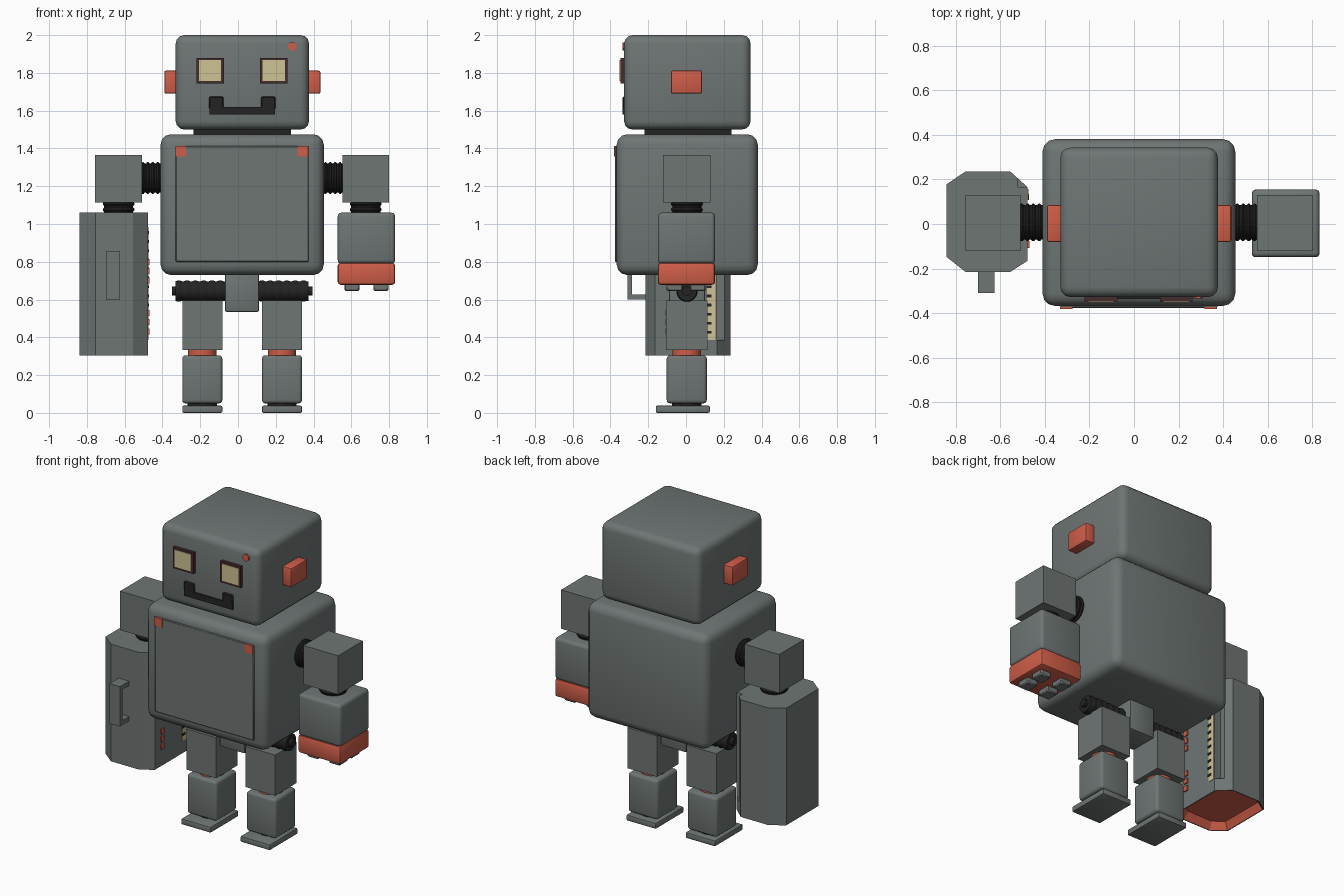
import bpy, bmesh, math
from mathutils import Matrix, Vector

old = bpy.data.objects.get("Cube")
if old:
    bpy.data.objects.remove(old, do_unlink=True)


def material(name, rgb):
    m = bpy.data.materials.new(name)
    m.use_nodes = True
    col = (*rgb, 1)
    m.diffuse_color = col
    m.node_tree.nodes["Principled BSDF"].inputs["Base Color"].default_value = col
    return m


GREY = material("steel grey", (0.155, 0.18, 0.175))
RED = material("signal red", (0.62, 0.11, 0.065))
BLACK = material("rubber black", (0.017, 0.017, 0.018))
CREAM = material("lamp cream", (0.62, 0.54, 0.29))
MAROON = material("dark maroon", (0.06, 0.025, 0.025))


def finish(bm, name, mats, smooth=False):
    bmesh.ops.recalc_face_normals(bm, faces=bm.faces)
    mesh = bpy.data.meshes.new(name)
    bm.to_mesh(mesh)
    bm.free()
    for m in mats:
        mesh.materials.append(m)
    ob = bpy.data.objects.new(name, mesh)
    bpy.context.collection.objects.link(ob)
    if smooth:
        bpy.ops.object.select_all(action='DESELECT')
        ob.select_set(True)
        bpy.context.view_layer.objects.active = ob
        bpy.ops.object.shade_smooth_by_angle(angle=math.radians(40))
    return ob


def box(name, x, y, z, mat, bevel=0, segments=3):
    """Box from its (low, high) ranges, with optionally rounded edges."""
    bm = bmesh.new()
    size = Vector([r[1] - r[0] for r in (x, y, z)])
    mid = Vector([(r[0] + r[1]) / 2 for r in (x, y, z)])
    bmesh.ops.create_cube(bm, size=1, matrix=Matrix.Translation(mid) @ Matrix.Diagonal((*size, 1)))
    if bevel:
        bmesh.ops.bevel(bm, geom=bm.edges[:], offset=bevel, segments=segments,
                        profile=0.5, affect='EDGES')
    return finish(bm, name, [mat], bevel > 0)


def cylinder(name, centre, radius, length, axis, mat, sides=20, ribs=0):
    """Cylinder along an axis; ribs add shallow rings along its length."""
    bm = bmesh.new()
    count = max(ribs * 4, 1)
    rings = []
    for i in range(count + 1):
        r = radius * (0.92 if ribs and i % 4 in (0, 3) else 1)
        h = length * (i / count - 0.5)
        rings.append([bm.verts.new((r * math.cos(a), r * math.sin(a), h))
                      for a in (math.tau * (k + 0.5) / sides for k in range(sides))])
    for a, b in zip(rings, rings[1:]):
        for k in range(sides):
            n = (k + 1) % sides
            bm.faces.new((a[k], a[n], b[n], b[k]))
    bm.faces.new(rings[0])
    bm.faces.new(rings[-1])
    turn = Vector((0, 0, 1)).rotation_difference(Vector(axis)).to_matrix().to_4x4()
    bm.transform(Matrix.Translation(centre) @ turn)
    return finish(bm, name, [mat], True)


def prism(outline, low, high):
    bm = bmesh.new()
    base = bm.faces.new([bm.verts.new((px, py, low)) for px, py in outline])
    top = bmesh.ops.extrude_face_region(bm, geom=[base])["geom"]
    bmesh.ops.translate(bm, vec=(0, 0, high - low),
                        verts=[v for v in top if isinstance(v, bmesh.types.BMVert)])
    bmesh.ops.recalc_face_normals(bm, faces=bm.faces)
    return bm


CX = 0.022   # the body's middle
X, Y, Z = (1, 0, 0), (0, 1, 0), (0, 0, 1)

# Head and torso
box("head", (-0.33, 0.376), (-0.328, 0.342), (1.5, 2.0), GREY, 0.045)
box("neck", (-0.235, 0.28), (-0.22, 0.24), (1.46, 1.51), BLACK)
box("torso", (-0.41, 0.454), (-0.367, 0.38), (0.73, 1.475), GREY, 0.055)
box("chest_door", (-0.33, 0.374), (-0.376, -0.36), (0.8, 1.412), GREY, 0.004, 1)
for name, x in (("right", -0.303), ("left", 0.343)):
    box(name + "_door_marker", (x - 0.028, x + 0.028), (-0.382, -0.37), (1.358, 1.412), RED)

# Face
for name, x in (("right", -0.148), ("left", 0.19)):
    box(name + "_eye_frame", (x - 0.073, x + 0.073), (-0.348, -0.32), (1.744, 1.88), MAROON)
    box(name + "_eye_lamp", (x - 0.059, x + 0.059), (-0.351, -0.34), (1.757, 1.867), CREAM)
for name, x in (("right", -0.115), ("left", 0.16)):
    box(name + "_mouth_corner", (x - 0.038, x + 0.038), (-0.336, -0.32), (1.605, 1.675), BLACK, 0.006, 1)
box("mouth_bar", (-0.15, 0.196), (-0.336, -0.32), (1.58, 1.62), BLACK)
cylinder("forehead_light", (0.288, -0.328, 1.94), 0.024, 0.014, Y, RED, 8)
for name, x in (("right", (-0.39, -0.32)), ("left", (0.366, 0.436))):
    box(name + "_ear", x, (-0.08, 0.085), (1.69, 1.812), RED, 0.008, 2)

# Upper arms
for name, s in (("right", -1), ("left", 1)):
    mid = CX + s * 0.654
    cylinder(name + "_shoulder_joint", (CX + s * 0.47, 0.007, 1.243), 0.085, 0.13, X, BLACK, ribs=5)
    box(name + "_upper_arm", (mid - 0.124, mid + 0.124), (-0.122, 0.13), (1.115, 1.365), GREY)
    cylinder(name + "_elbow_joint", (mid, 0.005, 1.08), 0.085, 0.09, Z, BLACK, ribs=3)

# Left forearm and hand
box("left_forearm", (0.528, 0.832), (-0.149, 0.154), (0.79, 1.06), GREY, 0.02)
box("left_hand", (0.528, 0.832), (-0.149, 0.154), (0.678, 0.795), RED, 0.016, 2)
for i, x in enumerate((0.603, 0.757)):
    for j, y in enumerate((-0.06, 0.062)):
        box(f"finger_{i}_{j}", (x - 0.039, x + 0.039), (y - 0.042, y + 0.042),
            (0.645, 0.69), GREY, 0.006, 1)

# Hips
cylinder("hip_axle", (CX, 0.005, 0.645), 0.057, 0.705, X, BLACK, ribs=16)
cylinder("hip_axle_tips", (CX, 0.005, 0.645), 0.025, 0.745, X, BLACK, 12)
box("pelvis", (-0.07, 0.112), (-0.09, 0.1), (0.535, 0.75), GREY, 0.01, 2)

# Legs
for name, s in (("right", -1), ("left", 1)):
    mid = CX + s * 0.211
    side = (mid - 0.106, mid + 0.106)
    box(name + "_thigh", side, (-0.105, 0.113), (0.333, 0.595), GREY)
    cylinder(name + "_knee", (mid, 0.004, 0.32), 0.076, 0.05, Z, RED)
    box(name + "_shin", side, (-0.102, 0.11), (0.05, 0.305), GREY, 0.018)
    cylinder(name + "_ankle", (mid, 0.004, 0.045), 0.078, 0.03, Z, BLACK)
    box(name + "_foot", side, (-0.16, 0.126), (0, 0.038), GREY, 0.008, 2)

# Right arm cannon: eight-sided, with a tapered red muzzle underneath
outline = [(-0.84, -0.148), (-0.755, -0.215), (-0.555, -0.215), (-0.477, -0.165),
           (-0.477, 0.165), (-0.555, 0.236), (-0.755, 0.236), (-0.84, 0.178)]
bm = prism(outline, 0.305, 0.385)
muzzle = min(bm.faces, key=lambda f: f.calc_center_median().z)
bmesh.ops.inset_region(bm, faces=[muzzle], thickness=0.006)
walls = bmesh.ops.inset_region(bm, faces=[muzzle], thickness=0.03)["faces"]
bmesh.ops.translate(bm, vec=(0, 0, 0.045), verts=muzzle.verts)
for f in walls + [muzzle]:
    f.material_index = 1
finish(bm, "cannon_muzzle", [GREY, RED])

# Cannon body, with a slot along one corner
slot = [(-0.52, 0.165), (-0.52, 0.204)]
finish(prism(outline[:5] + slot + outline[5:], 0.385, 1.06), "cannon_body", [GREY])

# Cannon gauge, buttons and handle
box("gauge", (-0.48, -0.474), (0.11, 0.157), (0.385, 0.985), CREAM)
for i in range(12):
    z = 0.42 + i * 0.048
    box(f"gauge_tick_{i}", (-0.476, -0.47), (0.108, 0.135), (z, z + 0.014), BLACK)
for group in (0.43, 0.7):
    for i in range(3):
        z = group + i * 0.05
        box(f"button_{group:.2f}_{i}", (-0.48, -0.469), (-0.108, -0.076), (z - 0.016, z + 0.016), RED)
grip = (-0.7, -0.625)
box("handle_bar", grip, (-0.31, -0.285), (0.6, 0.856), GREY)
for name, z in (("lower", 0.6), ("upper", 0.828)):
    box(name + "_handle_arm", grip, (-0.29, -0.21), (z, z + 0.028), GREY)
